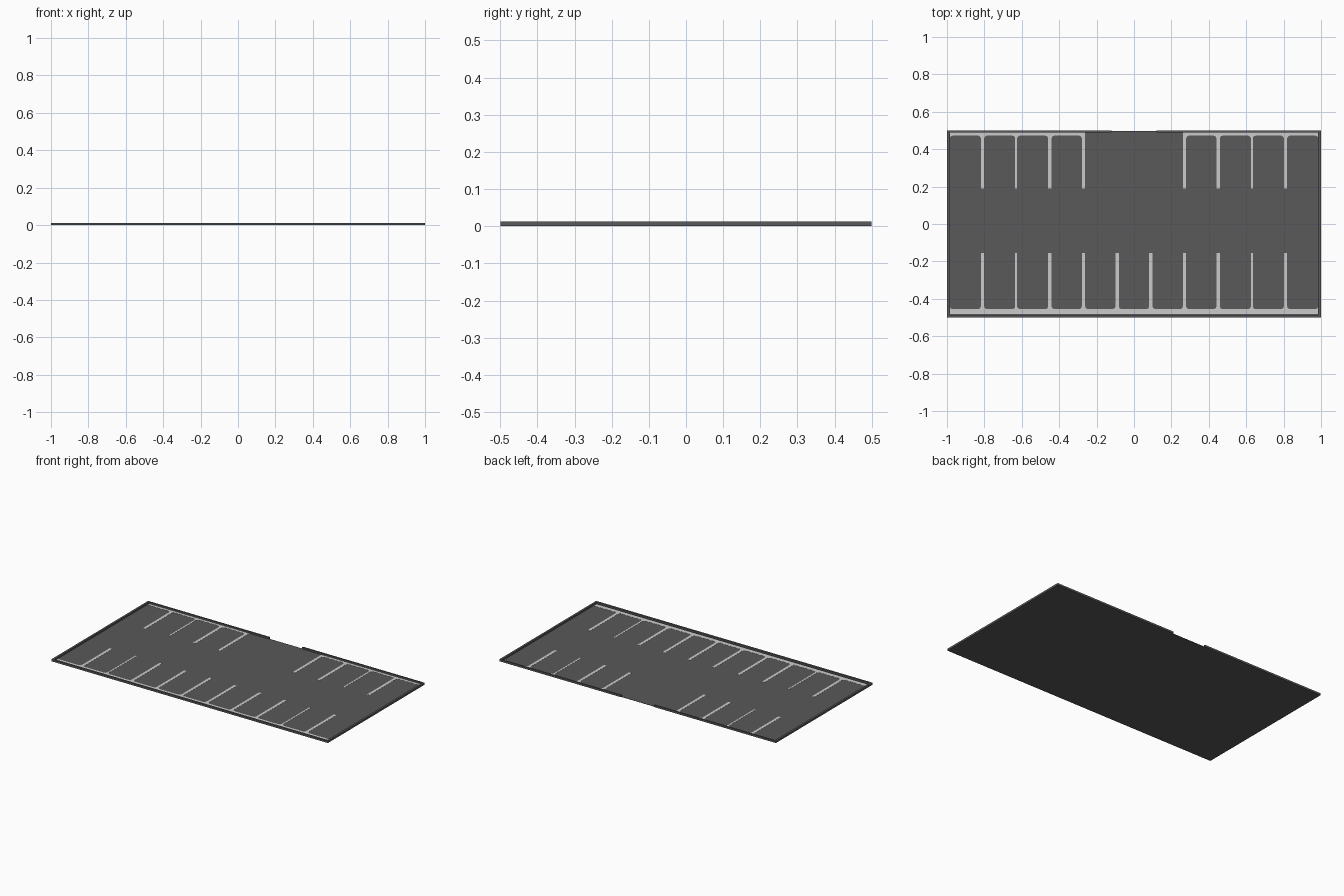
import bpy, bmesh

if "Cube" in bpy.data.objects:
    bpy.data.objects.remove(bpy.data.objects["Cube"])


def material(name, v):
    m = bpy.data.materials.new(name)
    m.diffuse_color = (v, v, v, 1)
    m.use_nodes = True
    m.node_tree.nodes["Principled BSDF"].inputs["Base Color"].default_value = m.diffuse_color
    return m


asphalt = material("dark grey asphalt", 0.10)
kerb_grey = material("kerb grey", 0.105)
paint = material("line paint", 0.60)


def finish(name, bm, mat):
    bmesh.ops.recalc_face_normals(bm, faces=bm.faces)
    me = bpy.data.meshes.new(name)
    bm.to_mesh(me)
    bm.free()
    me.materials.append(mat)
    ob = bpy.data.objects.new(name, me)
    bpy.context.collection.objects.link(ob)
    return ob


def prism(bm, pts, z0, z1):
    """Extrude a flat outline between two heights."""
    lo = [bm.verts.new((x, y, z0)) for x, y in pts]
    hi = [bm.verts.new((x, y, z1)) for x, y in pts]
    bm.faces.new(lo[::-1])
    bm.faces.new(hi)
    for i in range(len(pts)):
        j = (i + 1) % len(pts)
        bm.faces.new((lo[i], lo[j], hi[j], hi[i]))


def rect(x0, x1, y0, y1):
    return [(x0, y0), (x1, y0), (x1, y1), (x0, y1)]


# Ground slab, thin and reaching just inside the kerb's outer face
bm = bmesh.new()
prism(bm, rect(-0.995, 0.995, -0.495, 0.496), 0.0, 0.0015)
finish("ground", bm, asphalt)

# Kerb: one C-shaped outline, open at the back for the entrance
H, G = 0.0125, 0.12
bm = bmesh.new()
outer = [(G, 0.5), (1, 0.5), (1, -0.5), (-1, -0.5), (-1, 0.5), (-G, 0.5)]
inner = [(G, 0.49), (0.987, 0.49), (0.987, -0.487),
         (-0.987, -0.487), (-0.987, 0.49), (-G, 0.49)]
prism(bm, outer + inner[::-1], 0.0, H)
finish("kerb", bm, kerb_grey)

# Painted bay lines: edge strip, dividers and rounded bay corners
Z0, Z1, R = 0.0015, 0.0022, 0.014


def bay_lines(name, spans, y_wall, y_strip, y_end, dividers):
    bm = bmesh.new()
    s = 1 if y_end > y_strip else -1

    def fillet(x, side):
        prism(bm, [(x, y_strip), (x + side * R, y_strip),
                   (x + side * R * 0.3, y_strip + s * R * 0.3),
                   (x, y_strip + s * R)], Z0, Z1)

    for x0, x1 in spans:
        prism(bm, rect(x0, x1, *sorted((y_wall, y_strip))), Z0, Z1)
        if x0 < -0.9:
            fillet(x0, 1)
        if x1 > 0.9:
            fillet(x1, -1)
    for x in dividers:
        w = 0.005 if abs(abs(x) - 0.63) < 0.01 else 0.009
        prism(bm, rect(x - w, x + w, *sorted((y_strip, y_end))), Z0, Z1)
        for side in (-1, 1):
            edge = x + side * w
            if any(a <= edge + side * R <= b for a, b in spans):
                fillet(edge, side)
    finish(name, bm, paint)


bay_lines("front_bay_lines", [(-0.985, 0.985)], -0.48, -0.455, -0.155,
          [-0.81 + 0.18 * i for i in range(10)])
back = [0.27, 0.45, 0.63, 0.81]
bay_lines("back_bay_lines", [(-0.985, -0.261), (0.261, 0.985)],
          0.49, 0.472, 0.19, [-x for x in back] + back)
